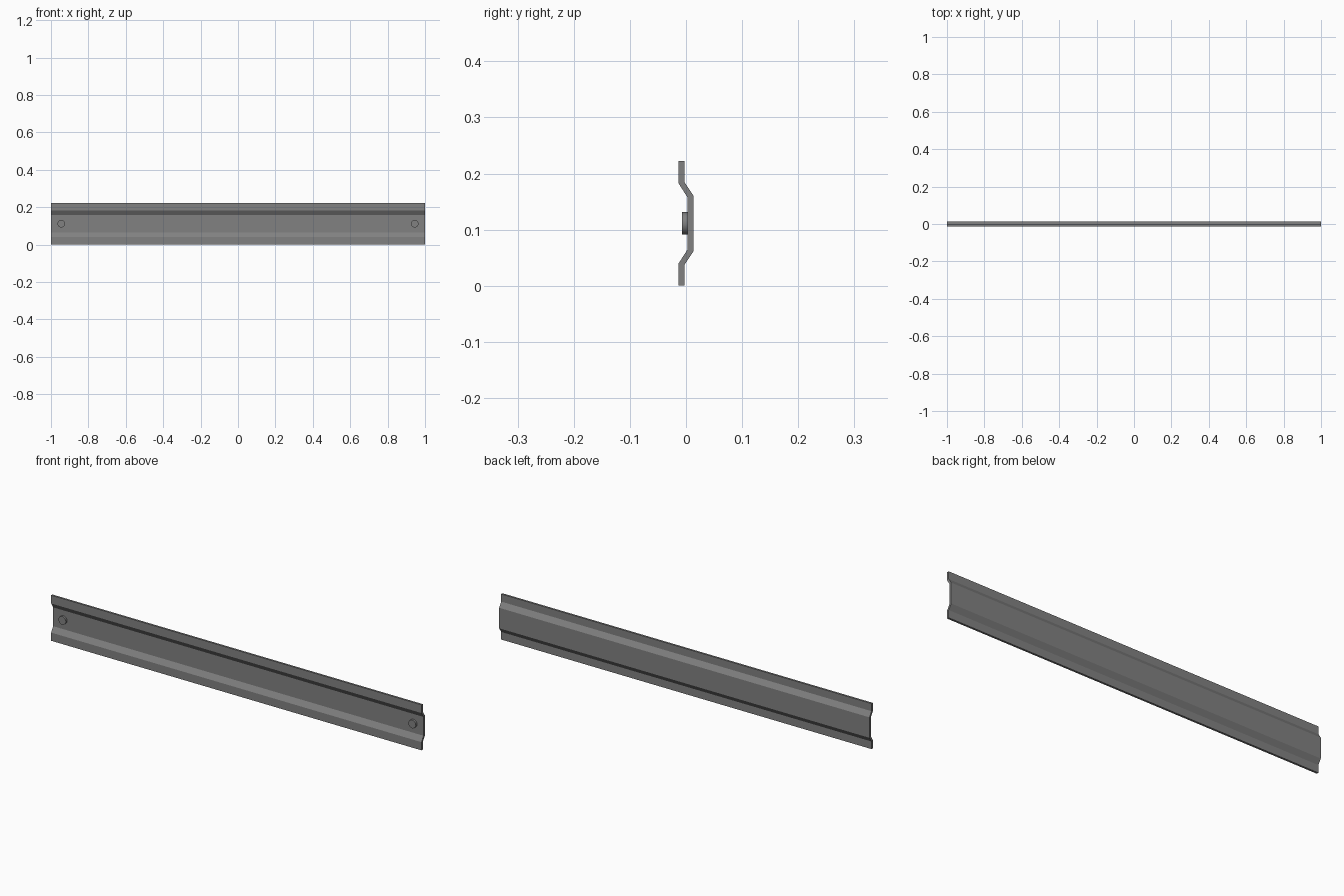
import bpy, bmesh
from math import radians
from mathutils import Matrix, Vector

cube = bpy.data.objects.get("Cube")
if cube:
    bpy.data.objects.remove(cube, do_unlink=True)

HEIGHT = 0.222
MID = HEIGHT / 2

steel = bpy.data.materials.new("grey steel")
steel.use_nodes = True
colour = (0.22, 0.22, 0.22, 1)
steel.diffuse_color = colour
steel.node_tree.nodes["Principled BSDF"].inputs["Base Color"].default_value = colour


def add_object(name, bm):
    bmesh.ops.recalc_face_normals(bm, faces=bm.faces)
    mesh = bpy.data.meshes.new(name)
    bm.to_mesh(mesh)
    bm.free()
    mesh.materials.append(steel)
    obj = bpy.data.objects.new(name, mesh)
    bpy.context.collection.objects.link(obj)
    return obj


# Rail: folded hat section, lower half mirrored upward, swept along x
front = [(-0.013, 0), (-0.013, 0.040), (0.003, 0.065)]
back = [(-0.003, 0), (-0.003, 0.037), (0.013, 0.061)]
def full(half):
    return half + [(y, HEIGHT - z) for y, z in reversed(half)]

bm = bmesh.new()
rings = [[bm.verts.new((x, y, z)) for y, z in full(front) + full(back)[::-1]]
         for x in (-1, 1)]
count = len(rings[0])
for i in range(count):
    j = (i + 1) % count
    bm.faces.new((rings[0][i], rings[0][j], rings[1][j], rings[1][i]))
# End caps, one quad per fold
for ring in rings:
    for i in range(count // 2 - 1):
        bm.faces.new((ring[i], ring[i + 1], ring[-2 - i], ring[-1 - i]))
add_object("rail", bm)

# Round bolt heads near both ends
for side, x in (("right", -0.945), ("left", 0.945)):
    bm = bmesh.new()
    bmesh.ops.create_cone(bm, cap_ends=True, segments=32, radius1=0.02,
                          radius2=0.02, depth=0.012,
                          matrix=Matrix.Translation(Vector((x, -0.001, MID)))
                          @ Matrix.Rotation(radians(90), 4, "X"))
    bolt = add_object(side + "_bolt_head", bm)
    bpy.context.view_layer.objects.active = bolt
    bpy.ops.object.select_all(action="DESELECT")
    bolt.select_set(True)
    bpy.ops.object.shade_smooth_by_angle(angle=radians(30))
